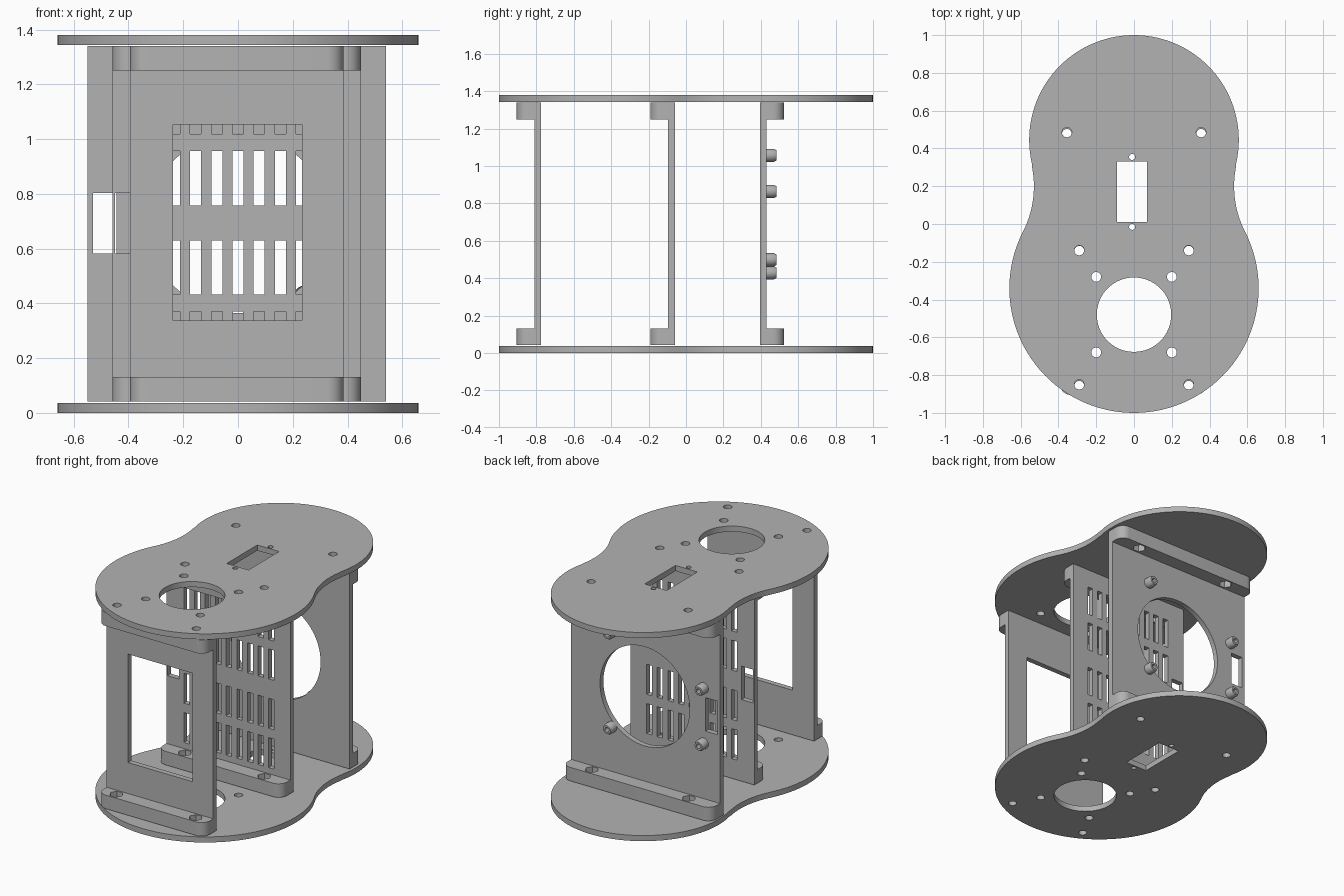
import bpy, bmesh, math
from mathutils import Matrix

cube = bpy.data.objects.get("Cube")
if cube:
    bpy.data.objects.remove(cube, do_unlink=True)

grey = bpy.data.materials.new("plain_grey")
grey.use_nodes = True
grey.diffuse_color = (0.45, 0.45, 0.45, 1)
bsdf = next(n for n in grey.node_tree.nodes if n.type == 'BSDF_PRINCIPLED')
bsdf.inputs["Base Color"].default_value = grey.diffuse_color


# ---- helpers: 2D outlines ----
def arc(cx, cy, r, a0, a1, n):
    return [(cx + r * math.cos(math.radians(a0 + (a1 - a0) * i / n)),
             cy + r * math.sin(math.radians(a0 + (a1 - a0) * i / n))) for i in range(n + 1)]


def circle(cx, cy, r, n=24):
    return arc(cx, cy, r, 0, 360, n)[:-1]


def rect(x0, x1, y0, y1):
    return [(x0, y0), (x1, y0), (x1, y1), (x0, y1)]


# ---- helpers: solids ----
def finish(name, bm):
    bmesh.ops.remove_doubles(bm, verts=bm.verts, dist=1e-5)
    bmesh.ops.recalc_face_normals(bm, faces=bm.faces)
    mesh = bpy.data.meshes.new(name)
    bm.to_mesh(mesh)
    bm.free()
    mesh.materials.append(grey)
    mesh.shade_smooth()
    mesh.set_sharp_from_angle(angle=math.radians(30))
    obj = bpy.data.objects.new(name, mesh)
    bpy.context.scene.collection.objects.link(obj)
    return obj


def sheet(bm, loops, lo, hi, upright=False):
    """Add a flat sheet to bm: the first loop is the outline, the rest are holes."""
    curve = bpy.data.curves.new("outline", 'CURVE')
    curve.dimensions = '2D'
    curve.fill_mode = 'BOTH'
    curve.extrude = (hi - lo) / 2
    for loop in loops:
        spline = curve.splines.new('POLY')
        spline.points.add(len(loop) - 1)
        for point, (x, y) in zip(spline.points, loop):
            point.co = (x, y, 0, 1)
        spline.use_cyclic_u = True
    temp = bpy.data.objects.new("outline", curve)
    mesh = bpy.data.meshes.new_from_object(temp)
    mid = (lo + hi) / 2
    if upright:
        mesh.transform(Matrix.Translation((0, mid, 0)) @ Matrix.Rotation(math.pi / 2, 4, 'X'))
    else:
        mesh.transform(Matrix.Translation((0, 0, mid)))
    bm.from_mesh(mesh)
    bpy.data.objects.remove(temp)
    bpy.data.curves.remove(curve)
    bpy.data.meshes.remove(mesh)


# ---- bottom and top plates: two round lobes joined by a concave waist ----
LOW, HIGH, WAIST = -27.0, -13.0, (1.06, 0.2)
right_side = (arc(0, -0.34, 0.66, -90, LOW * -1, 36)
              + arc(*WAIST, 0.53, 180 - LOW, 180 + HIGH, 16)[1:-1]
              + arc(0, 0.445, 0.555, HIGH, 90, 32))
outline = right_side + [(-x, y) for x, y in reversed(right_side[1:-1])]

holes = [rect(-0.09, 0.07, 0.01, 0.33), circle(0, -0.48, 0.197, 64)]
holes += [circle(-0.01, y, 0.016) for y in (-0.015, 0.355)]
for x, y in ((0.2, -0.28), (0.2, -0.68), (0.29, -0.14), (0.29, -0.85), (0.355, 0.485)):
    holes += [circle(s * x, y, 0.026) for s in (-1, 1)]

for name, z in (("bottom_plate", 0), ("top_plate", 1.343)):
    bm = bmesh.new()
    sheet(bm, [outline] + holes, z, z + 0.037)
    finish(name, bm)


# ---- upright panels with a flange at each end ----
Z0, Z1, THICK, FLANGE_H, FLANGE_D, POCKET = 0.042, 1.34, 0.035, 0.09, 0.095, 0.05


def panel(name, x0, x1, face, direction, openings, bolt_x):
    """face is the y of the side carrying the flanges, which point along direction."""
    bm = bmesh.new()
    back = face - direction * THICK
    sheet(bm, [rect(x0, x1, Z0, Z1)] + openings, min(face, back), max(face, back), True)
    # flange outline with rounded free corners
    r, d = 0.06, FLANGE_D
    base = [(x0, 0), (x1, 0)] + arc(x1 - r, d - r, r, 0, 90, 8) + arc(x0 + r, d - r, r, 90, 180, 8)
    shape = [(x, face + direction * y) for x, y in base]
    bolt_y = face + direction * 0.047
    round_holes = [circle(s * bolt_x, bolt_y, 0.026) for s in (-1, 1)]
    hex_holes = [circle(s * bolt_x, bolt_y, 0.042, 6) for s in (-1, 1)]
    split = FLANGE_H - POCKET
    # plain bolt hole next to the plate, hexagonal nut pocket on the inner side
    sheet(bm, [shape] + round_holes, Z0, Z0 + split)
    sheet(bm, [shape] + hex_holes, Z0 + split, Z0 + FLANGE_H)
    sheet(bm, [shape] + round_holes, Z1 - split, Z1)
    sheet(bm, [shape] + hex_holes, Z1 - FLANGE_H, Z1 - split)
    return finish(name, bm)


# front panel: one large window
panel("front_panel", -0.394, 0.386, -0.81, -1, [rect(-0.238, 0.233, 0.337, 1.054)], 0.29)

# middle panel: grid of ventilation slots and a cable opening
slots = [rect(0.0775 * i - 0.02, 0.0775 * i + 0.02, z, z + 0.198)
         for i in range(-4, 5) for z in (0.172, 0.432, 0.758, 1.018)]
panel("middle_panel", -0.458, 0.449, -0.095, -1,
      slots + [rect(-0.45, -0.365, 0.582, 0.803)], 0.29)

# back panel: round opening and a cable opening
panel("back_panel", -0.55, 0.54, 0.43, 1,
      [circle(0, 0.693, 0.328, 72), rect(-0.53, -0.443, 0.582, 0.803)], 0.355)


# ---- hollow mounting studs on the back panel ----
STUD = [(0.035, 0), (0.035, 0.04), (0.027, 0.055), (0.015, 0.055), (0.015, 0.01), (0, 0.01)]
for i, (x, z) in enumerate(((0.24, 1.057), (0.24, 0.429), (-0.43, 0.864), (-0.43, 0.499))):
    bm = bmesh.new()
    verts = [bm.verts.new((r, y, 0)) for r, y in STUD]
    edges = [bm.edges.new(pair) for pair in zip(verts, verts[1:])]
    bmesh.ops.spin(bm, geom=verts + edges, cent=(0, 0, 0), axis=(0, 1, 0),
                   angle=math.tau, steps=24)
    bmesh.ops.translate(bm, verts=bm.verts, vec=(x, 0.43, z))
    finish(f"mounting_stud_{i + 1}", bm)
